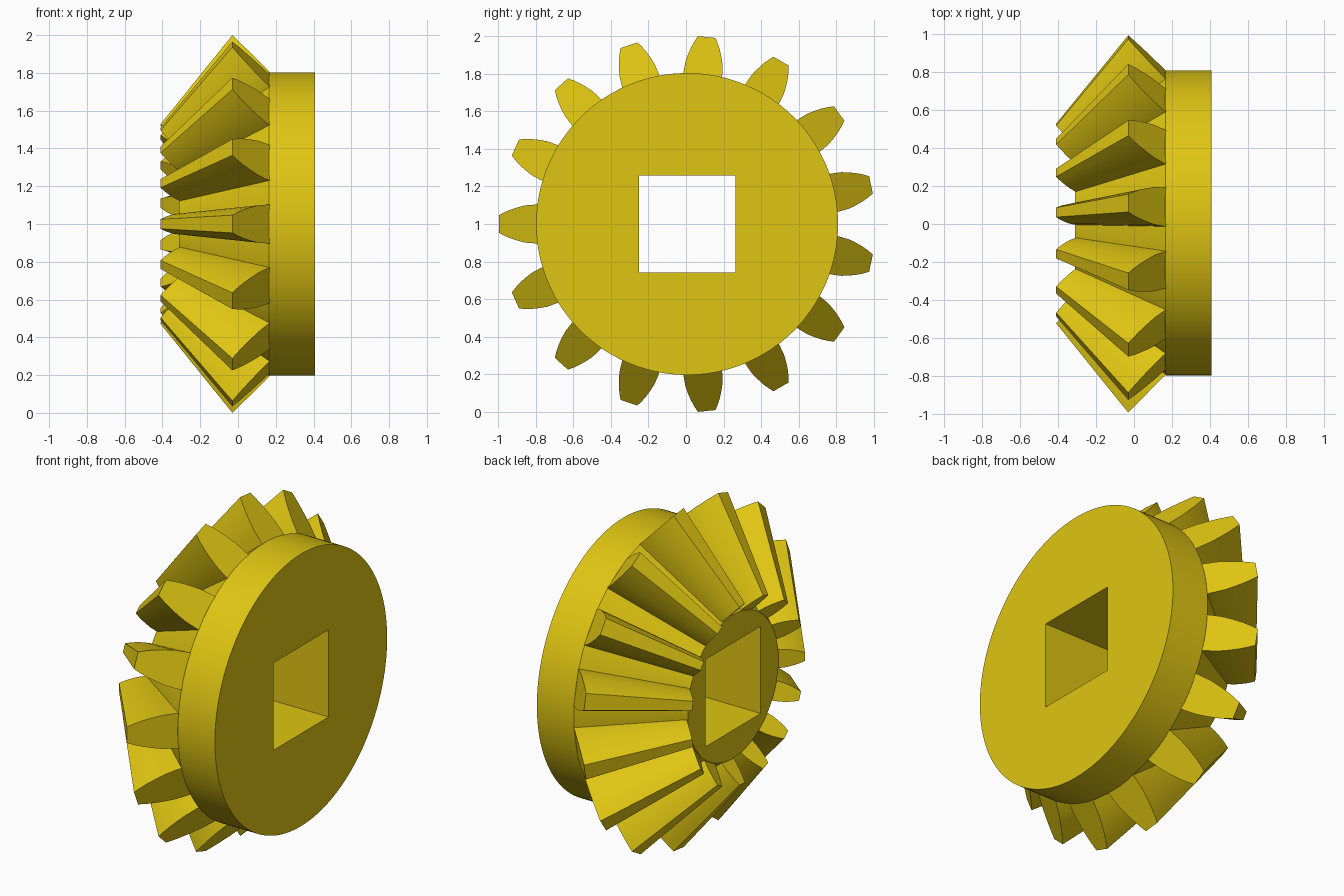
import bpy
import bmesh
from math import cos, sin, pi, radians

if "Cube" in bpy.data.objects:
    bpy.data.objects.remove(bpy.data.objects["Cube"], do_unlink=True)

CENTRE_Y, CENTRE_Z = 0.006, 1.0
APEX_X = -0.837          # common apex of the tip and root cones
INNER_SCALE = 0.529      # small end of a tooth relative to its large end
TEETH = 15
SEGMENTS = 160

gold = bpy.data.materials.new("yellow")
gold.use_nodes = True
colour = (0.74, 0.56, 0.006, 1)
gold.diffuse_color = colour
gold.node_tree.nodes["Principled BSDF"].inputs["Base Color"].default_value = colour


def finish(bm, name):
    bmesh.ops.recalc_face_normals(bm, faces=bm.faces[:])
    mesh = bpy.data.meshes.new(name)
    bm.to_mesh(mesh)
    bm.free()
    mesh.materials.append(gold)
    obj = bpy.data.objects.new(name, mesh)
    bpy.context.collection.objects.link(obj)
    bpy.ops.object.select_all(action="DESELECT")
    obj.select_set(True)
    bpy.context.view_layer.objects.active = obj
    bpy.ops.object.shade_smooth_by_angle(angle=radians(30))
    return obj


def loft(bm, loops, closed):
    pairs = list(zip(loops, loops[1:]))
    if closed:
        pairs.append((loops[-1], loops[0]))
    for a, b in pairs:
        for i in range(len(a)):
            j = (i + 1) % len(a)
            bm.faces.new((a[i], a[j], b[j], b[i]))


def ring(bm, x, radius, square=False):
    verts = []
    for i in range(SEGMENTS):
        a = 2 * pi * i / SEGMENTS
        r = radius / max(abs(cos(a)), abs(sin(a))) if square else radius
        verts.append(bm.verts.new((x, CENTRE_Y + r * cos(a), CENTRE_Z + r * sin(a))))
    return verts


# Gear body: root cone, cylindrical hub and square bore
bm = bmesh.new()
loft(bm, [
    ring(bm, -0.312, 0.423),
    ring(bm, 0.165, 0.803),
    ring(bm, 0.407, 0.803),
    ring(bm, 0.407, 0.257, square=True),
    ring(bm, -0.312, 0.257, square=True),
], closed=True)
finish(bm, "gear_body")

# Tooth outline at the large end: radius and half width
half = [(0.78, 0.103), (0.81, 0.103), (0.86, 0.099), (0.90, 0.089),
        (0.94, 0.076), (0.97, 0.063), (1.0, 0.047)]
outline = half + [(r, -w) for r, w in reversed(half)]


def tooth_end(bm, scale, angle):
    verts = []
    for r, w in outline:
        x = -0.03 + (1.0 - r) * 0.975
        x = APEX_X + (x - APEX_X) * scale
        r, w = r * scale, w * scale
        verts.append(bm.verts.new((x,
                                   CENTRE_Y + r * cos(angle) - w * sin(angle),
                                   CENTRE_Z + r * sin(angle) + w * cos(angle))))
    return verts


# Tapered teeth around the axis
for n in range(TEETH):
    bm = bmesh.new()
    angle = pi + 2 * pi * n / TEETH
    large = tooth_end(bm, 1.0, angle)
    small = tooth_end(bm, INNER_SCALE, angle)
    loft(bm, [large, small], closed=False)
    bm.faces.new(large)
    bm.faces.new(small)
    finish(bm, f"tooth_{n + 1}")
